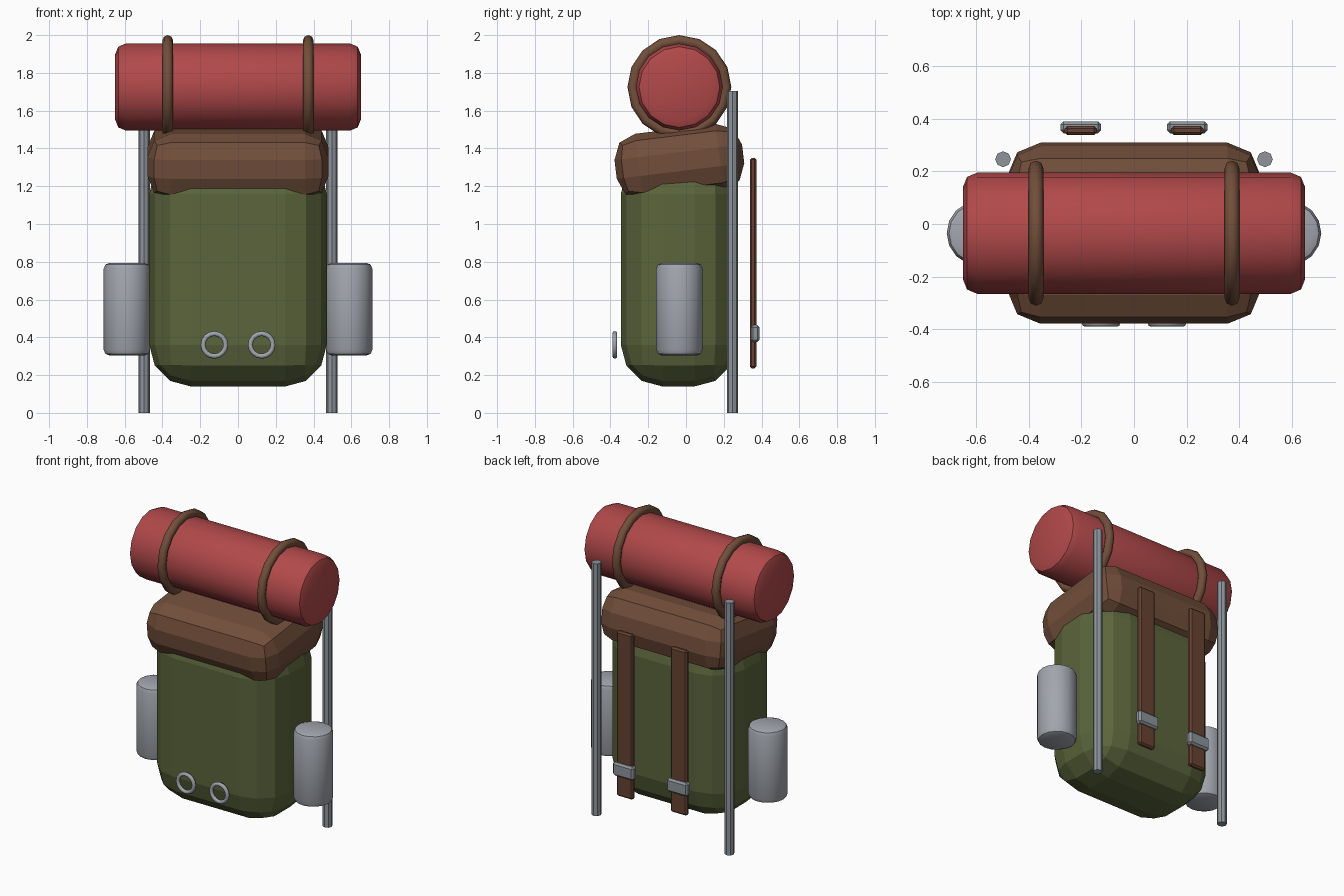
import bpy, bmesh, math
from mathutils import Matrix, Vector

if "Cube" in bpy.data.objects:
    bpy.data.objects.remove(bpy.data.objects["Cube"])


def mat(name, rgb):
    m = bpy.data.materials.new(name)
    m.diffuse_color = (*rgb, 1)
    m.use_nodes = True
    m.node_tree.nodes["Principled BSDF"].inputs["Base Color"].default_value = m.diffuse_color
    return m


GREEN = mat("olive_canvas", (0.105, 0.13, 0.045))
BROWN = mat("brown_leather", (0.168, 0.077, 0.043))
DARK = mat("dark_leather", (0.135, 0.056, 0.034))
RED = mat("red_blanket", (0.44, 0.066, 0.068))
LIGHT = mat("light_metal", (0.36, 0.38, 0.42))
STEEL = mat("steel", (0.27, 0.30, 0.33))


def finish(bm, name, material, loc, rot=(0, 0, 0), smooth=None):
    bmesh.ops.recalc_face_normals(bm, faces=bm.faces[:])
    me = bpy.data.meshes.new(name)
    bm.to_mesh(me)
    bm.free()
    me.materials.append(material)
    ob = bpy.data.objects.new(name, me)
    bpy.context.collection.objects.link(ob)
    ob.location, ob.rotation_euler = loc, rot
    if smooth:
        bpy.ops.object.select_all(action='DESELECT')
        ob.select_set(True)
        bpy.context.view_layer.objects.active = ob
        bpy.ops.object.shade_smooth_by_angle(angle=math.radians(smooth))
    return ob


def box(name, material, size, loc, bevel, segs, rot=(0, 0, 0)):
    bm = bmesh.new()
    bmesh.ops.create_cube(bm, size=1, matrix=Matrix.Diagonal((*size, 1)))
    bmesh.ops.bevel(bm, geom=bm.edges[:], offset=bevel, segments=segs,
                    profile=0.5, affect='EDGES')
    return finish(bm, name, material, loc, rot)


def cylinder(name, material, r, length, sides, loc, bevel=0, segs=2,
             rot=(0, 0, 0), smooth=40):
    bm = bmesh.new()
    bmesh.ops.create_cone(bm, cap_ends=True, segments=sides, radius1=r,
                          radius2=r, depth=length)
    if bevel:
        rims = [e for e in bm.edges if abs(e.verts[0].co.z - e.verts[1].co.z) < 1e-5]
        bmesh.ops.bevel(bm, geom=rims, offset=bevel, segments=segs,
                        profile=0.5, affect='EDGES')
    return finish(bm, name, material, loc, rot, smooth)


def torus(name, material, R, r, n, m, loc, rot):
    bm = bmesh.new()
    rings = []
    for i in range(n):
        a = 2 * math.pi * i / n
        ring = []
        for j in range(m):
            b = 2 * math.pi * j / m
            d = R + r * math.cos(b)
            ring.append(bm.verts.new((d * math.cos(a), d * math.sin(a), r * math.sin(b))))
        rings.append(ring)
    for i in range(n):
        p, q = rings[i], rings[(i + 1) % n]
        for j in range(m):
            k = (j + 1) % m
            bm.faces.new((p[j], q[j], q[k], p[k]))
    return finish(bm, name, material, loc, rot, 65)


H = math.pi / 2

# Main bag and tilted lid
box("bag_body", GREEN, (0.94, 0.61, 1.24), (0, -0.04, 0.76), 0.22, 3)
box("bag_lid", BROWN, (0.96, 0.68, 0.35), (0, -0.035, 1.33), 0.125, 2,
    (math.radians(7), 0, 0))

# Bedroll
cylinder("bedroll", RED, 0.23, 1.30, 16, (0, -0.035, 1.725), 0.055, 2, (0, H, 0))

for s, side in ((-1, "left"), (1, "right")):
    # Straps round the bedroll
    torus("bedroll_strap_" + side, BROWN, 0.247, 0.028, 16, 8,
          (s * 0.372, -0.035, 1.725), (0, H, 0))
    # Frame poles
    cylinder("frame_pole_" + side, STEEL, 0.03, 1.705, 8, (s * 0.497, 0.246, 0.8525))
    # Side flasks
    cylinder("flask_" + side, LIGHT, 0.123, 0.49, 16,
             (s * 0.588, -0.035, 0.549), 0.03, 2)
    # Front rings
    torus("front_ring_" + side, LIGHT, 0.06, 0.013, 16, 8,
          (s * 0.125, -0.377, 0.36), (H, 0, 0))
    # Shoulder straps with buckles
    box("shoulder_strap_" + side, DARK, (0.122, 0.034, 1.115),
        (s * 0.202, 0.355, 0.793), 0.01, 1)
    box("strap_buckle_" + side, STEEL, (0.155, 0.046, 0.09),
        (s * 0.202, 0.367, 0.42), 0.012, 1)
